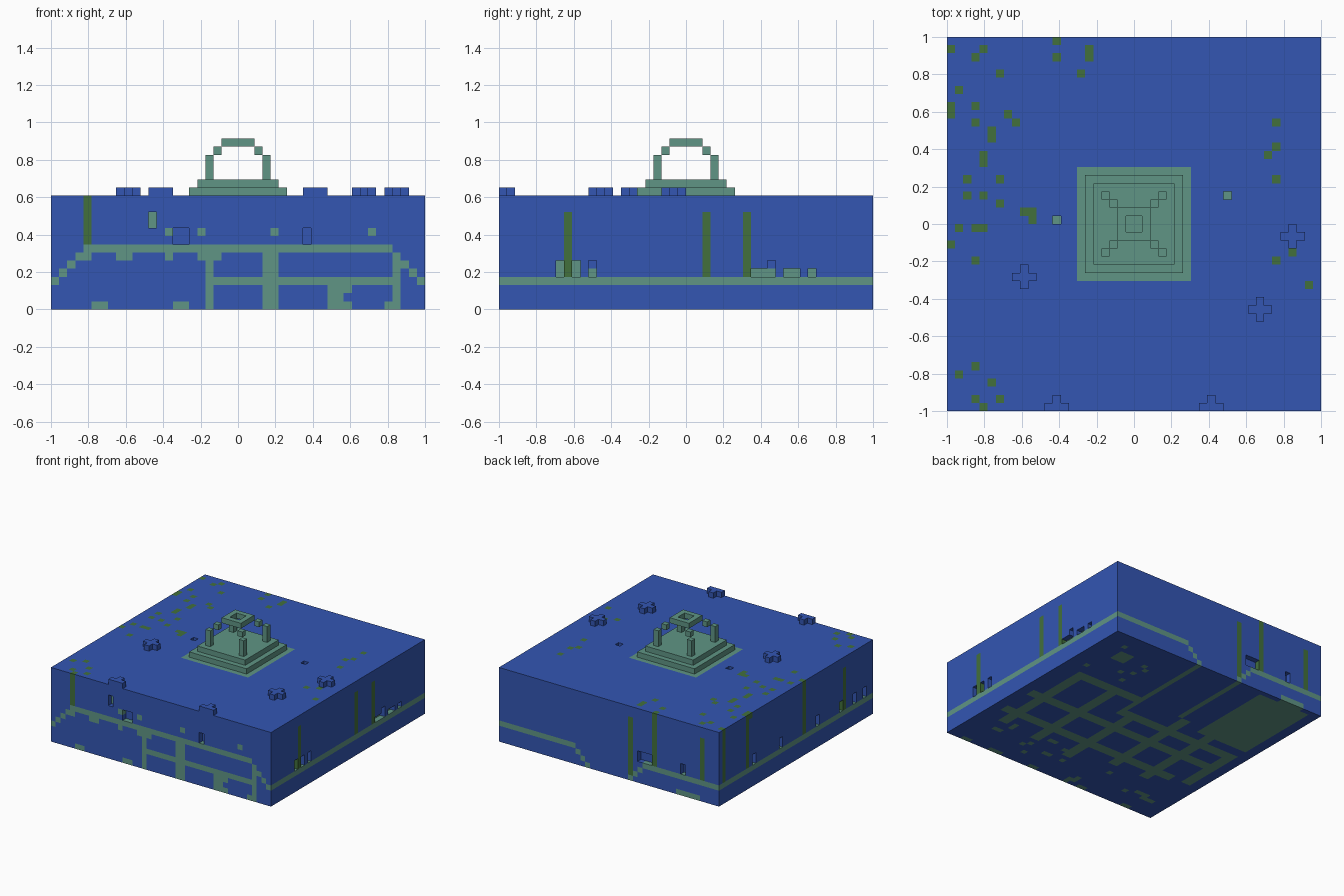
import bpy, bmesh, random
from mathutils import Vector

N, H = 46, 14            # cells along each side, cells in height
S = 2 / N                # cell size
BLUE, GREEN, OLIVE = range(3)

cube = bpy.data.objects.get("Cube")
if cube:
    bpy.data.objects.remove(cube, do_unlink=True)


def material(name, colour):
    m = bpy.data.materials.new(name)
    m.use_nodes = True
    m.diffuse_color = (*colour, 1)
    m.node_tree.nodes["Principled BSDF"].inputs["Base Color"].default_value = (*colour, 1)
    return m


MATS = [material("water_blue", (.033, .093, .45)),
        material("stone_green", (.115, .30, .235)),
        material("vine_olive", (.055, .16, .045))]


def point(c):
    return Vector(((c[0] - N / 2) * S, (c[1] - N / 2) * S, c[2] * S))


def finish(name, bm, mats):
    mesh = bpy.data.meshes.new(name)
    bm.to_mesh(mesh)
    bm.free()
    for m in mats:
        mesh.materials.append(m)
    obj = bpy.data.objects.new(name, mesh)
    bpy.context.collection.objects.link(obj)
    return obj


# Build the outer skin of a set of cells, coloured by cell
def skin(name, cells, mats):
    bm = bmesh.new()
    verts = {}

    def vert(c):
        if c not in verts:
            verts[c] = bm.verts.new(point(c))
        return verts[c]

    for c, colour in cells.items():
        for axis in range(3):
            u, v = (axis + 1) % 3, (axis + 2) % 3
            for side in (0, 1):
                n = list(c)
                n[axis] += 2 * side - 1
                if tuple(n) in cells:
                    continue
                ring = []
                for du, dv in ((0, 0), (1, 0), (1, 1), (0, 1)):
                    p = list(c)
                    p[axis] += side
                    p[u] += du
                    p[v] += dv
                    ring.append(vert(tuple(p)))
                if not side:
                    ring.reverse()
                bm.faces.new(ring).material_index = colour
    return finish(name, bm, mats)


block = {(i, j, k): BLUE for i in range(N) for j in range(N) for k in range(H)}


# Address a cell on a wall, counted left to right as one faces it
def wall(side, u, k, depth=0):
    e, r = N - 1 - depth, N - 1 - u
    return {"front": (u, depth, k), "right": (e, u, k),
            "back": (r, e, k), "left": (depth, r, k)}[side]


def paint(side, colour, u, k, wide=1, tall=1):
    for a in range(u, u + wide):
        for b in range(k, k + tall):
            block[wall(side, a, b)] = colour


def recess(side, u, k, tall=2, back=BLUE):
    for b in range(k, k + tall):
        block[wall(side, u, b, 1)] = back
        block.pop(wall(side, u, b), None)


# Front wall: raised channel with stairs at both ends and a street network
paint("front", GREEN, 4, 7, 38)
for n in range(4):
    paint("front", GREEN, n, 3 + n)
    paint("front", GREEN, 45 - n, 3 + n)
for u in (4, 8, 9, 14, 18, 20):
    paint("front", GREEN, u, 6)
paint("front", GREEN, 19, 0, 1, 7)
paint("front", GREEN, 26, 0, 2, 7)
paint("front", GREEN, 20, 3, 22)
paint("front", GREEN, 42, 0, 1, 6)
paint("front", GREEN, 34, 0, 8, 3)
paint("front", BLUE, 36, 1, 6)
paint("front", BLUE, 37, 2, 5)
paint("front", BLUE, 37, 0, 4)
for u in (14, 18, 27, 39):
    paint("front", GREEN, u, 9)
for u in (5, 15):
    paint("front", GREEN, u, 0, 2)
paint("front", OLIVE, 4, 8, 1, 6)
recess("front", 12, 10, back=GREEN)
for u in (15, 16, 31):
    recess("front", u, 8)

# Side walls: one level channel, hanging vines and niches
for side in ("right", "left"):
    paint(side, GREEN, 0, 3, N)
for u in (8, 25, 30):
    paint("right", OLIVE, u, 4, 1, 8)
for u in (7, 9):
    recess("right", u, 4, 2, GREEN)
for u in (11, 31, 32, 33, 35, 36, 38):
    recess("right", u, 4, 1, GREEN)
for u in (11, 33):
    recess("right", u, 5, 1)
for u, tall in ((1, 10), (8, 10), (25, 10), (37, 8)):
    paint("left", OLIVE, u, 4, 1, tall)
for u in (10, 18, 29, 36, 40, 43):
    recess("left", u, 4)

# Back wall: channel that steps down below the floor and up again
paint("back", GREEN, 0, 3, 16)
paint("back", GREEN, 31, 3, 15)
for n in range(4):
    paint("back", GREEN, 18 - n, n)
    paint("back", GREEN, 27 + n, n)
paint("back", GREEN, 37, 0, 5)
paint("back", OLIVE, 27, 1, 1, 11)
paint("back", OLIVE, 32, 4, 1, 10)
paint("back", OLIVE, 42, 4, 1, 8)
for u in (29, 30, 31, 38):
    recess("back", u, 4)

# Top: vine tips, by column, and the flush temple court
tips = {0: (20, 36, 37, 44), 1: (4, 22, 39), 2: (26, 28), 3: (1, 5, 18, 22, 35, 37, 43),
        4: (0, 22, 26, 30, 31, 44), 5: (3, 33, 34), 6: (1, 25, 28, 41), 7: (36,), 8: (35,),
        9: (24,), 10: (23, 24), 13: (43, 45), 16: (41,), 17: (43, 44), 39: (31,),
        40: (18, 28, 32, 35), 42: (19,), 44: (15,)}
for i, column in tips.items():
    for j in column:
        block[i, j, H - 1] = OLIVE
for i in range(16, 30):
    for j in range(16, 30):
        block[i, j, H - 1] = GREEN
for i, j in ((13, 23), (34, 26)):
    block.pop((i, j, H - 1))
    block[i, j, H - 2] = GREEN


# Underside: street network, plaza and scattered spots, counted from the back right corner
def floor(a, b, wide=1, deep=1, colour=GREEN):
    for x in range(a, min(a + wide, N)):
        for y in range(b, min(b + deep, N)):
            c = (N - 1 - x, N - 1 - y, 0)
            if c in block:
                block[c] = colour


floor(33, 1, 11, 17)
floor(5, 5, 3, 3)
floor(18, 0, 1, 21)
floor(27, 0, 1, 16)
for b, a, wide in ((15, 4, 15), (20, 18, 25), (25, 2, 42), (32, 2, 38)):
    floor(a, b, wide, 2)
for a, b, deep in ((4, 15, 22), (12, 15, 23), (20, 20, 19), (28, 16, 20), (35, 18, 18), (42, 20, 13)):
    floor(a, b, 2, deep)
rng = random.Random(4)
for n in range(22):
    floor(rng.randrange(2, 43), rng.randrange(36, 45), rng.choice((1, 1, 2)))
for n in range(8):
    floor(rng.randrange(1, 16), rng.randrange(2, 14))

skin("terrain_block", block, MATS)


# Add a block spanning given cells as its own part
def part(name, lo, hi, mat):
    cells = {(i, j, k): 0 for i in range(lo[0], hi[0])
             for j in range(lo[1], hi[1]) for k in range(lo[2], hi[2])}
    return skin(name, cells, [mat])


# Temple tiers
C = N // 2
for n, half in enumerate((6, 5)):
    part("temple_tier", (C - half, C - half, H + n), (C + half, C + half, H + n + 1), MATS[GREEN])

# Corner pillars with brackets leaning inward
for x in (-1, 1):
    for y in (-1, 1):
        for name, reach, low, high in (("temple_pillar", 4, 2, 5), ("temple_bracket", 3, 5, 6)):
            i = C + reach - 1 if x > 0 else C - reach
            j = C + reach - 1 if y > 0 else C - reach
            part(name, (i, j, H + low), (i + 1, j + 1, H + high), MATS[GREEN])

# Square roof ring
ring = {(i, j, H + 6): 0 for i in range(C - 2, C + 2) for j in range(C - 2, C + 2)
        if not (C - 1 <= i <= C and C - 1 <= j <= C)}
skin("temple_roof_ring", ring, [MATS[GREEN]])

# Cross shaped markers, trimmed at the border
for i, j in ((9, 16), (13, 0), (32, 0), (38, 12), (42, 21)):
    arms = {(i + a, j + b, H): 0 for a in (-1, 0, 1) for b in (-1, 0, 1)
            if abs(a) + abs(b) < 2 and j + b >= 0}
    skin("cross_marker", arms, [MATS[BLUE]])
